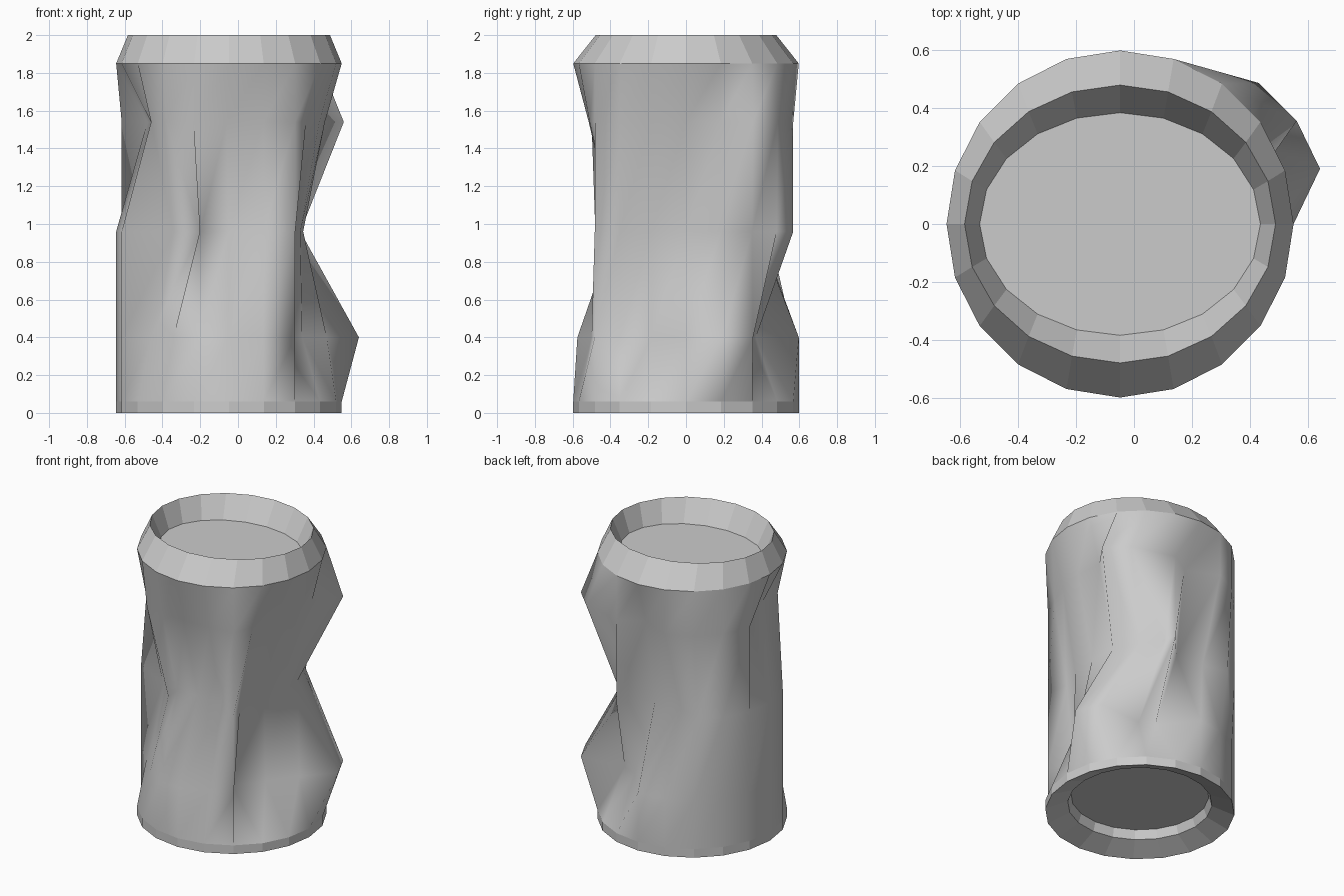
import bpy, math

if "Cube" in bpy.data.objects:
    bpy.data.objects.remove(bpy.data.objects["Cube"])

N = 20          # sides
CX = -0.048     # axis of the can
R = 0.597


def ring(rx, ry, z, moved=None):
    """One loop of N points; moved maps a column angle to its dented (x, y)."""
    pts = []
    for i in range(N):
        deg = i * 360 / N
        if deg > 180:
            deg -= 360
        a = math.radians(deg)
        x, y = CX + rx * math.cos(a), ry * math.sin(a)
        if moved and round(deg) in moved:
            x, y = moved[round(deg)]
        pts.append((x, y, z))
    return pts


def loft(name, rings, smooth=False, cap_first=False, cap_last=False):
    """Skin the loops; smooth walls are split into triangles along one diagonal."""
    verts = [p for r in rings for p in r]
    faces = []
    for k in range(len(rings) - 1):
        for i in range(N):
            j = (i + 1) % N
            a, b, c, d = k * N + i, k * N + j, (k + 1) * N + j, (k + 1) * N + i
            faces += [(a, b, c), (a, c, d)] if smooth else [(a, b, c, d)]
    if cap_first:
        faces.append(tuple(reversed(range(N))))
    if cap_last:
        faces.append(tuple(range((len(rings) - 1) * N, len(rings) * N)))
    mesh = bpy.data.meshes.new(name)
    mesh.from_pydata(verts, [], faces)
    mesh.update()
    for p in mesh.polygons:
        p.use_smooth = smooth
    ob = bpy.data.objects.new(name, mesh)
    bpy.context.collection.objects.link(ob)
    return ob


# Dents of the crushed wall, by column angle
low = {-144: (-0.46, -0.35), -126: (-0.34, -0.48), -108: (-0.20, -0.566),
       -90: (-0.05, -0.575), -72: (0.134, -0.50),
       -36: (0.20, -0.35), -18: (0.34, -0.184), 0: (0.47, 0.0),
       18: (0.64, 0.19), 36: (0.56, 0.355), 54: (0.24, 0.33), 72: (0.134, 0.37)}
middle = {-144: (-0.34, -0.34), -126: (-0.20, -0.48), -108: (-0.20, -0.38),
          -90: (-0.05, -0.37), -72: (0.134, -0.38), -36: (0.26, -0.35),
          -18: (0.33, -0.184), 0: (0.345, 0.0), 18: (0.33, 0.184),
          36: (0.25, 0.35), 54: (0.15, 0.48), 90: (-0.03, 0.38),
          108: (-0.234, 0.39), 126: (-0.40, 0.44)}
high = {180: (-0.48, 0.0), -162: (-0.46, -0.184), -144: (-0.46, -0.35),
        -126: (-0.38, -0.46), -108: (-0.234, -0.50), -90: (-0.06, -0.515),
        -72: (0.134, -0.51), -36: (0.36, -0.35), -18: (0.43, -0.184),
        0: (0.46, 0.0), 18: (0.44, 0.184), 36: (0.56, 0.355),
        54: (0.43, 0.485), 90: (-0.02, 0.47)}

# Crushed smooth wall
loft("can_wall", [ring(R, R, 0.06), ring(R, R, 0.40, low), ring(R, R, 0.96, middle),
                  ring(R, R, 1.54, high), ring(R, R, 1.85)], smooth=True)

# Sloping top rim with sunken lid
loft("top_rim_and_lid", [ring(R, R, 1.85), ring(0.535, 0.478, 2.0),
                         ring(0.483, 0.383, 1.85)], cap_last=True)

# Bottom rim with recessed base
loft("bottom_rim_and_base", [ring(0.435, 0.435, 0.12), ring(0.455, 0.455, 0.06),
                             ring(R, R, 0.0), ring(R, R, 0.06)], cap_first=True)
